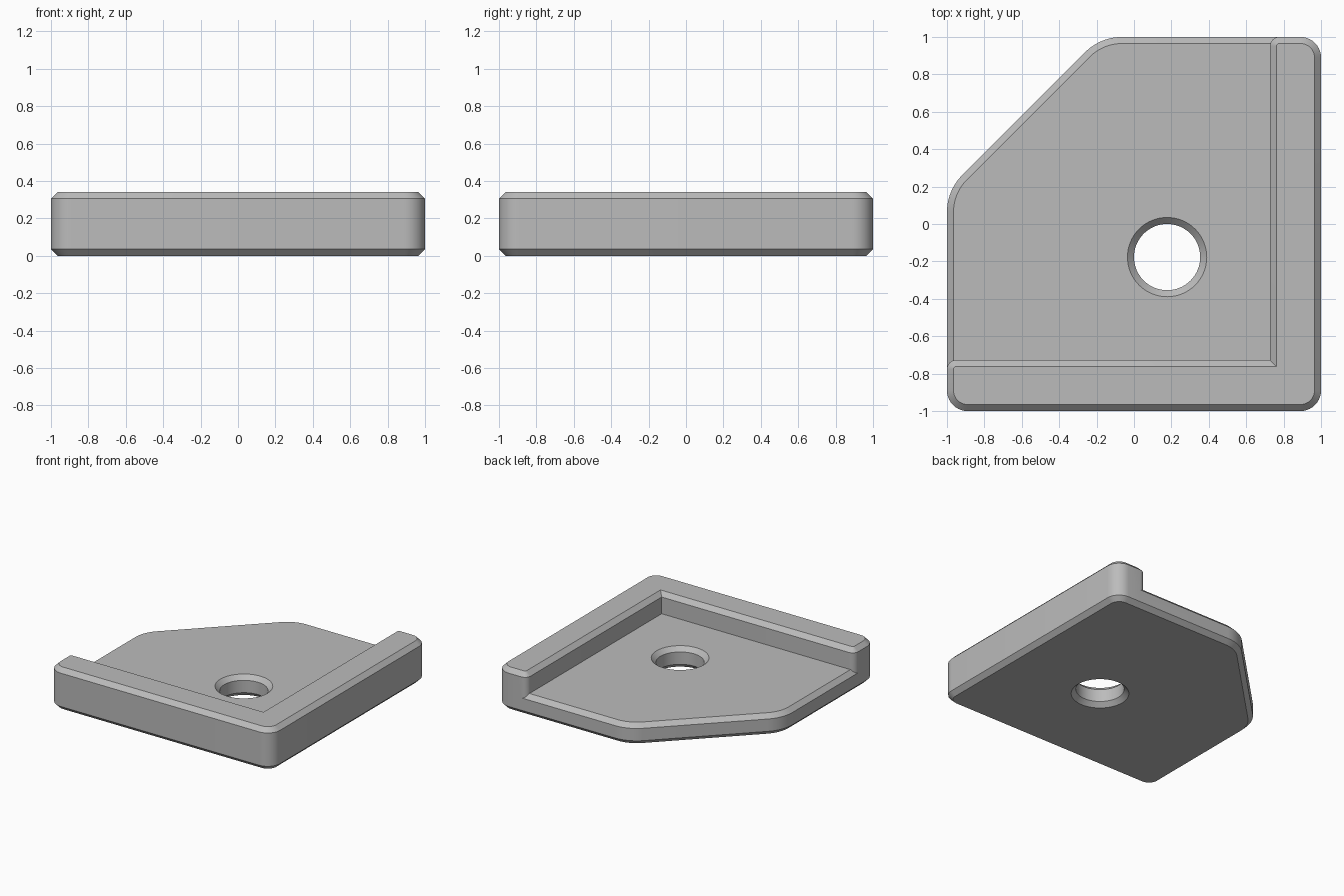
import bpy, bmesh, math
from mathutils import Vector

cube = bpy.data.objects.get("Cube")
if cube:
    bpy.data.objects.remove(cube)

HEIGHT, PLATE, CHAMFER = 0.34, 0.17, 0.035
RADIUS, DIAGONAL_RADIUS, END_RADIUS = 0.11, 0.28, 0.05
INNER, CUT = 0.727, 0.18

grey = bpy.data.materials.new("satin grey")
grey.use_nodes = True
colour = (0.5, 0.5, 0.5, 1)
grey.diffuse_color = colour
grey.node_tree.nodes["Principled BSDF"].inputs["Base Color"].default_value = colour


def outline(corners, inset, steps=10):
    """Counter-clockwise corners (x, y, radius), moved inwards and rounded."""
    points = []
    for i, (x, y, radius) in enumerate(corners):
        here = Vector((x, y))
        a = (here - Vector(corners[i - 1][:2])).normalized()
        b = (Vector(corners[(i + 1) % len(corners)][:2]) - here).normalized()
        na, nb = Vector((-a.y, a.x)), Vector((-b.y, b.x))
        miter = (na + nb) / (1 + na.dot(nb))
        if radius == 0:
            points.append(here + miter * inset)
            continue
        centre = here + miter * radius
        start = math.atan2(-na.y, -na.x)
        turn = math.acos(max(-1, min(1, a.dot(b))))
        for s in range(steps + 1):
            t = start + turn * s / steps
            points.append(centre + Vector((math.cos(t), math.sin(t))) * (radius - inset))
    return points


def loft(name, rings):
    """Closed solid through rings of (points, z)."""
    bm = bmesh.new()
    loops = [[bm.verts.new((p.x, p.y, z)) for p in pts] for pts, z in rings]
    for low, high in zip(loops, loops[1:]):
        for i in range(len(low)):
            j = (i + 1) % len(low)
            bm.faces.new((low[i], low[j], high[j], high[i]))
    bm.faces.new(loops[0][::-1])
    bm.faces.new(loops[-1])
    mesh = bpy.data.meshes.new(name)
    bm.to_mesh(mesh)
    bm.free()
    mesh.materials.append(grey)
    obj = bpy.data.objects.new(name, mesh)
    bpy.context.collection.objects.link(obj)
    return obj


def combine(target, other, operation):
    mod = target.modifiers.new(operation.lower(), "BOOLEAN")
    mod.operation, mod.solver, mod.object = operation, "EXACT", other
    bpy.context.view_layer.objects.active = target
    bpy.ops.object.modifier_apply(modifier=mod.name)
    bpy.data.objects.remove(other)


# Base plate with one corner cut off, chamfered above and below
plate = [(-1, -1, RADIUS), (1, -1, RADIUS), (1, 1, RADIUS),
         (-CUT, 1, DIAGONAL_RADIUS), (-1, CUT, DIAGONAL_RADIUS)]
edge, inner_edge = outline(plate, 0), outline(plate, CHAMFER)
body = loft("corner_bracket", [(inner_edge, 0), (edge, CHAMFER),
                               (edge, PLATE - CHAMFER), (inner_edge, PLATE)])

# Raised L-shaped rim along the front and left sides
rim = [(-1, -1, RADIUS), (1, -1, RADIUS), (1, 1, RADIUS),
       (INNER, 1, END_RADIUS), (INNER, -INNER, 0), (-1, -INNER, END_RADIUS)]
edge = outline(rim, 0)
wall = loft("raised_rim", [(edge, CHAMFER), (edge, HEIGHT - CHAMFER),
                           (outline(rim, CHAMFER), HEIGHT)])
combine(body, wall, "UNION")


# Countersunk through hole
def circle(radius, count=64):
    turns = [2 * math.pi * i / count for i in range(count)]
    return [Vector((0.177 + radius * math.cos(t), -0.177 + radius * math.sin(t))) for t in turns]


BORE, EXTRA = 0.177, 0.02
wide, narrow = circle(BORE + CHAMFER + EXTRA), circle(BORE)
cutter = loft("hole_cutter", [(wide, -EXTRA), (narrow, CHAMFER),
                              (narrow, PLATE - CHAMFER), (wide, PLATE + EXTRA)])
cutter.hide_render = True
combine(body, cutter, "DIFFERENCE")

# Smooth rounded corners, crisp chamfers
bpy.ops.object.select_all(action="DESELECT")
body.select_set(True)
bpy.context.view_layer.objects.active = body
bpy.ops.object.shade_smooth_by_angle(angle=math.radians(25))
